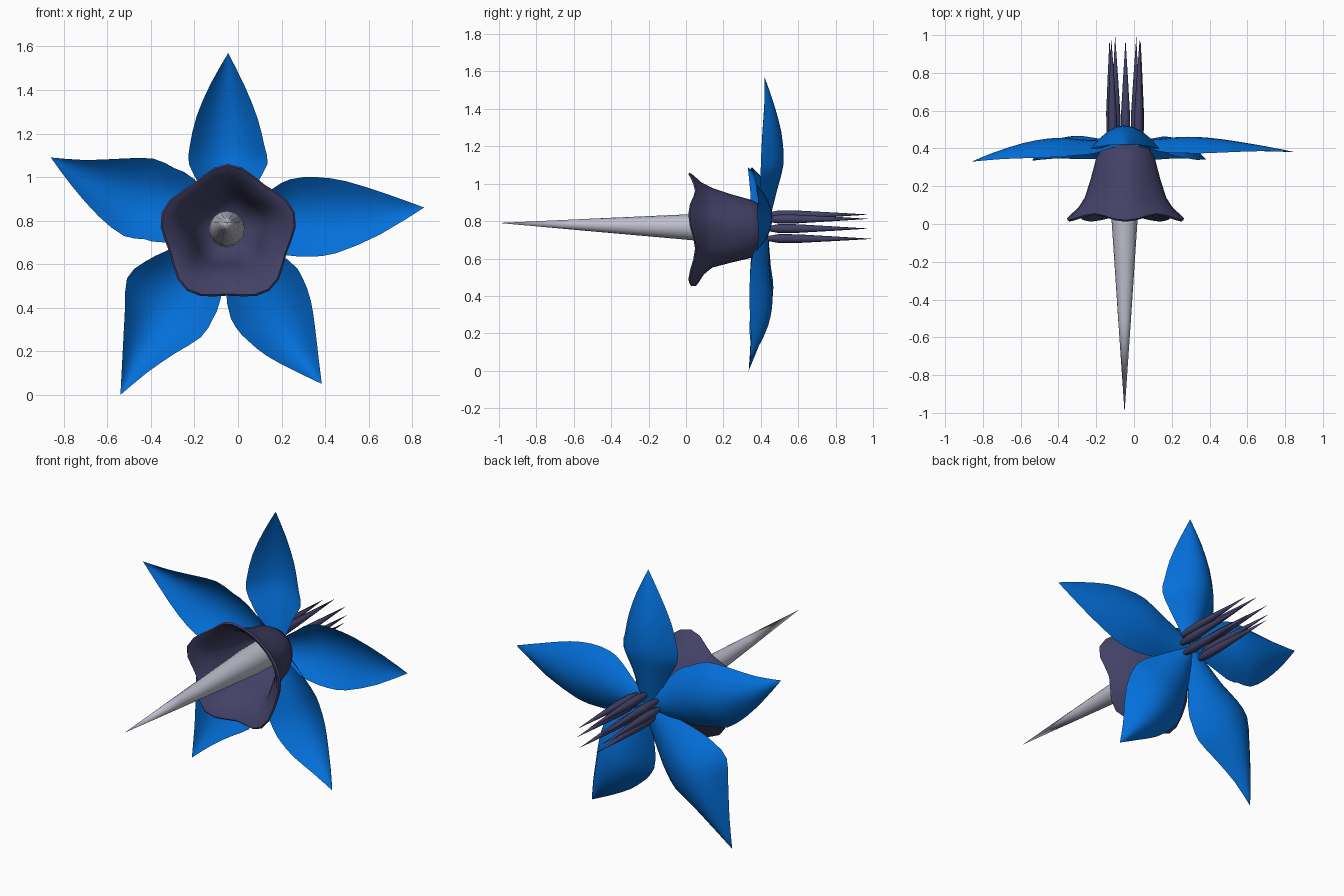
import bpy, bmesh, math
from mathutils import Vector

if "Cube" in bpy.data.objects:
    bpy.data.objects.remove(bpy.data.objects["Cube"])

CX, CZ = -0.045, 0.765


def material(name, rgb):
    m = bpy.data.materials.new(name)
    m.diffuse_color = (*rgb, 1)
    m.use_nodes = True
    m.node_tree.nodes["Principled BSDF"].inputs["Base Color"].default_value = m.diffuse_color
    return m


BLUE = material("petal blue", (0.001, 0.16, 0.70))
PURPLE = material("dusky purple", (0.056, 0.053, 0.135))
GREY = material("pale grey", (0.52, 0.52, 0.62))


def finish(name, bm, mat, angle=50):
    bmesh.ops.recalc_face_normals(bm, faces=bm.faces[:])
    me = bpy.data.meshes.new(name)
    bm.to_mesh(me)
    bm.free()
    me.materials.append(mat)
    ob = bpy.data.objects.new(name, me)
    bpy.context.collection.objects.link(ob)
    bpy.ops.object.select_all(action='DESELECT')
    ob.select_set(True)
    bpy.context.view_layer.objects.active = ob
    bpy.ops.object.shade_smooth_by_angle(angle=math.radians(angle))
    return ob


def skin(bm, rings, closed=True):
    """Bridge successive rows of vertices."""
    n = len(rings[0])
    for a, b in zip(rings, rings[1:]):
        for i in range(n if closed else n - 1):
            j = (i + 1) % n
            bm.faces.new((a[i], a[j], b[j], b[i]))


def smooth_path(pts):
    """Insert one curve point between each pair of points."""
    out = []
    for i in range(len(pts) - 1):
        p, q = pts[i], pts[i + 1]
        o = pts[i - 1] if i else p
        r = pts[i + 2] if i + 2 < len(pts) else q
        out += [p, (p + q) * 0.5625 - (o + r) * 0.0625]
    return out + [pts[-1]]


def spike(name, base, tip, radii, mat, sides):
    """Tapered spike along y; radii are (fraction of length, radius)."""
    bm = bmesh.new()
    base, tip = Vector(base), Vector(tip)
    rings = []
    for f, r in radii:
        c = base.lerp(tip, f)
        rings.append([bm.verts.new((c.x + r * math.cos(2 * math.pi * i / sides), c.y,
                                    c.z + r * math.sin(2 * math.pi * i / sides)))
                      for i in range(sides)])
    skin(bm, rings)
    bm.faces.new(rings[0])
    top = bm.verts.new(tip)
    last = rings[-1]
    for i in range(sides):
        bm.faces.new((last[i], last[(i + 1) % sides], top))
    return finish(name, bm, mat)


# Petals: tip (x, y, z), (rib depth, edge depth), both edges from the bell outwards as (x, z)
PETALS = {
    "top_petal": ((-0.045, 0.42, 1.57), (1.08, 0.6),
                  [(-0.18, 0.97), (-0.225, 1.06), (-0.222, 1.14), (-0.19, 1.28), (-0.125, 1.43)],
                  [(0.08, 0.96), (0.135, 1.06), (0.122, 1.14), (0.09, 1.27), (0.03, 1.42)]),
    "right_petal": ((0.855, 0.38, 0.86), (0.58, 0.85),
                    [(0.15, 0.94), (0.24, 0.99), (0.36, 1.0), (0.50, 0.98), (0.69, 0.92)],
                    [(0.14, 0.66), (0.23, 0.64), (0.33, 0.635), (0.45, 0.65), (0.65, 0.735)]),
    "left_petal": ((-0.86, 0.33, 1.09), (0.8, 0.6),
                   [(-0.34, 0.70), (-0.43, 0.715), (-0.525, 0.73), (-0.64, 0.82), (-0.76, 0.955)],
                   [(-0.20, 0.99), (-0.29, 1.04), (-0.39, 1.085), (-0.53, 1.085), (-0.70, 1.078)]),
    "lower_left_petal": ((-0.54, 0.335, 0.0), (0.92, 0.95),
                         [(-0.08, 0.44), (-0.115, 0.35), (-0.17, 0.265), (-0.29, 0.19), (-0.42, 0.10)],
                         [(-0.31, 0.67), (-0.43, 0.61), (-0.51, 0.535), (-0.52, 0.38), (-0.53, 0.19)]),
    "lower_right_petal": ((0.385, 0.34, 0.05), (0.92, 0.95),
                          [(0.23, 0.62), (0.295, 0.54), (0.335, 0.43), (0.355, 0.30), (0.37, 0.17)],
                          [(-0.05, 0.42), (-0.01, 0.31), (0.05, 0.245), (0.13, 0.18), (0.25, 0.115)]),
}
RIB = [0.01, 0.055, 0.08, 0.09, 0.08, 0.045]
EDGE = [0.0, -0.045, -0.045, -0.04, -0.025, -0.005]
COLS = 8
for name, (tip, (rib, edge), left, right) in PETALS.items():
    tip = Vector(tip)
    centre = Vector((CX, 0.43, CZ))
    out = Vector((tip.x - CX, 0, tip.z - CZ)).normalized()
    side = Vector((-out.z, 0, out.x)) * 0.035
    root = centre + out * 0.012
    edges = [((root + side).xz, (root - side).xz)]
    edges += [(Vector(a), Vector(b)) for a, b in zip(left, right)]
    # one path per column, all meeting at the tip
    paths = []
    for c in range(COLS + 1):
        s = 2 * c / COLS - 1
        path = []
        for k, (a, b) in enumerate(edges):
            mid = (a + b) / 2
            f = min(1, (mid - centre.xz).length / (tip.xz - centre.xz).length)
            y0 = 0.43 + (tip.y - 0.43) * f
            p = a.lerp(b, c / COLS)
            y = y0 + rib * RIB[k] * (1 - s * s) + edge * EDGE[k] * s * s
            path.append(Vector((p.x, y, p.y)))
        paths.append(smooth_path(path + [tip]))
    bm = bmesh.new()
    rows = [[bm.verts.new(path[k]) for path in paths] for k in range(len(paths[0]) - 1)]
    skin(bm, rows, closed=False)
    point = bm.verts.new(tip)
    for u, v in zip(rows[-1], rows[-1][1:]):
        bm.faces.new((u, v, point))
    finish(name, bm, BLUE, 80)

# Bell: five-cornered trumpet, from the closed back over the rolled rim to the inside
# (y, radius, corner strength, corner forward sweep, centre height)
BELL = [
    (0.425, 0.05, 0.0, 0.0, 0.76), (0.41, 0.12, 0.0, 0.0, 0.76), (0.35, 0.155, 0.01, 0.0, 0.757),
    (0.24, 0.183, 0.02, 0.0, 0.757), (0.14, 0.213, 0.035, 0.0, 0.757), (0.09, 0.245, 0.05, 0.006, 0.748),
    (0.055, 0.285, 0.06, 0.014, 0.742), (0.038, 0.302, 0.065, 0.018, 0.738),
    (0.030, 0.294, 0.065, 0.018, 0.739), (0.042, 0.270, 0.065, 0.016, 0.743),
    (0.09, 0.225, 0.065, 0.01, 0.75), (0.14, 0.195, 0.06, 0.0, 0.757),
    (0.24, 0.165, 0.05, 0.0, 0.76), (0.34, 0.13, 0.03, 0.0, 0.762), (0.39, 0.06, 0.0, 0.0, 0.762),
]
N = 30
bm = bmesh.new()
rings = []
for y, r, amp, sweep, cz in BELL:
    ring = []
    for i in range(N):
        t = 2 * math.pi * i / N + math.pi / 2
        wave = math.cos(5 * (t - math.pi / 2))
        rr = r * (1 + amp * wave)
        ring.append(bm.verts.new((CX + rr * math.cos(t), y - sweep * wave, cz + rr * math.sin(t))))
    rings.append(ring)
skin(bm, rings)
bm.faces.new(rings[0])
bm.faces.new(rings[-1])
finish("bell", bm, PURPLE, 60)

# Long front spike
spike("front_spike", (-0.05, 0.38, 0.76), (-0.05, -1.0, 0.79),
      [(0, 0.083), (0.15, 0.08), (0.28, 0.067), (0.64, 0.034)], GREY, 16)

# Cluster of thin spikes behind the petals
TIPS = [(-0.045, 0.98, 0.835), (0.03, 0.98, 0.812), (-0.12, 0.98, 0.812), (0.035, 0.98, 0.76),
        (-0.13, 0.98, 0.76), (0.012, 0.99, 0.705), (-0.10, 1.0, 0.705)]
for i, (x, y, z) in enumerate(TIPS):
    spike(f"back_spike_{i + 1}", (x * 0.9 + CX * 0.1, 0.43, z * 0.97 + CZ * 0.03), (x, y, z),
          [(0, 0.012), (0.12, 0.024), (0.3, 0.023), (0.65, 0.012)], PURPLE, 8)
